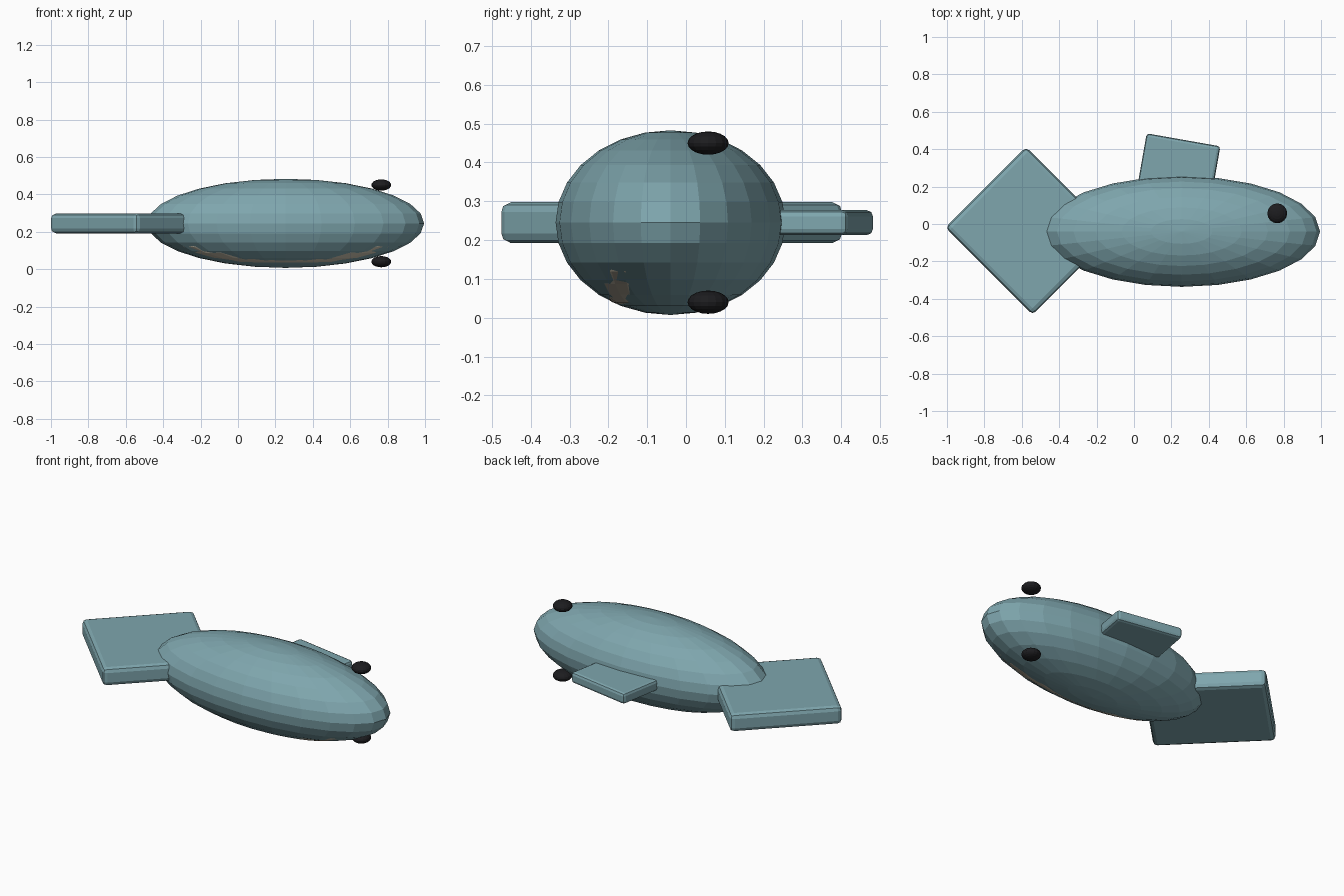
import bpy, bmesh
from math import radians
from mathutils import Matrix, Vector

if "Cube" in bpy.data.objects:
    bpy.data.objects.remove(bpy.data.objects["Cube"])


def material(name, rgb):
    m = bpy.data.materials.new(name)
    m.diffuse_color = (*rgb, 1)
    m.use_nodes = True
    m.node_tree.nodes["Principled BSDF"].inputs["Base Color"].default_value = m.diffuse_color
    return m


teal = material("teal", (0.21, 0.38, 0.42))
cream = material("cream", (0.62, 0.56, 0.44))
black = material("black", (0.012, 0.012, 0.014))


def add(name, bm, mat, loc):
    mesh = bpy.data.meshes.new(name)
    bm.to_mesh(mesh)
    bm.free()
    mesh.materials.append(mat)
    ob = bpy.data.objects.new(name, mesh)
    ob.location = loc
    bpy.context.collection.objects.link(ob)
    return ob


def ellipsoid(name, loc, radii, mat, seg=24, rings=14):
    bm = bmesh.new()
    bmesh.ops.create_uvsphere(bm, u_segments=seg, v_segments=rings, radius=1)
    bmesh.ops.scale(bm, vec=Vector(radii), verts=bm.verts)
    return add(name, bm, mat, loc)


def slab(name, loc, size, angle, bevel):
    bm = bmesh.new()
    bmesh.ops.create_cube(bm, size=1)
    bmesh.ops.scale(bm, vec=Vector(size), verts=bm.verts)
    bmesh.ops.bevel(bm, geom=bm.edges[:], offset=bevel, segments=2,
                    profile=0.5, affect='EDGES')
    bmesh.ops.rotate(bm, matrix=Matrix.Rotation(radians(angle), 3, 'Z'), verts=bm.verts)
    return add(name, bm, teal, loc)


# Body and the belly patch that barely breaks its surface
ellipsoid("body", (0.255, -0.04, 0.245), (0.74, 0.296, 0.238), teal)
ellipsoid("belly", (0.255, -0.12, 0.193), (0.63, 0.16, 0.17), cream)

# Diamond tail and back fin
slab("tail_fin", (-0.56, -0.037, 0.245), (0.61, 0.66, 0.106), 45, 0.025)
slab("back_fin", (0.23, 0.253, 0.245), (0.40, 0.40, 0.064), -10, 0.016)

# Eyes, one on each flank
for side, z in (("upper", 0.45), ("lower", 0.04)):
    ellipsoid(side + "_eye", (0.766, 0.057, z), (0.053, 0.053, 0.03), black, 16, 10)
